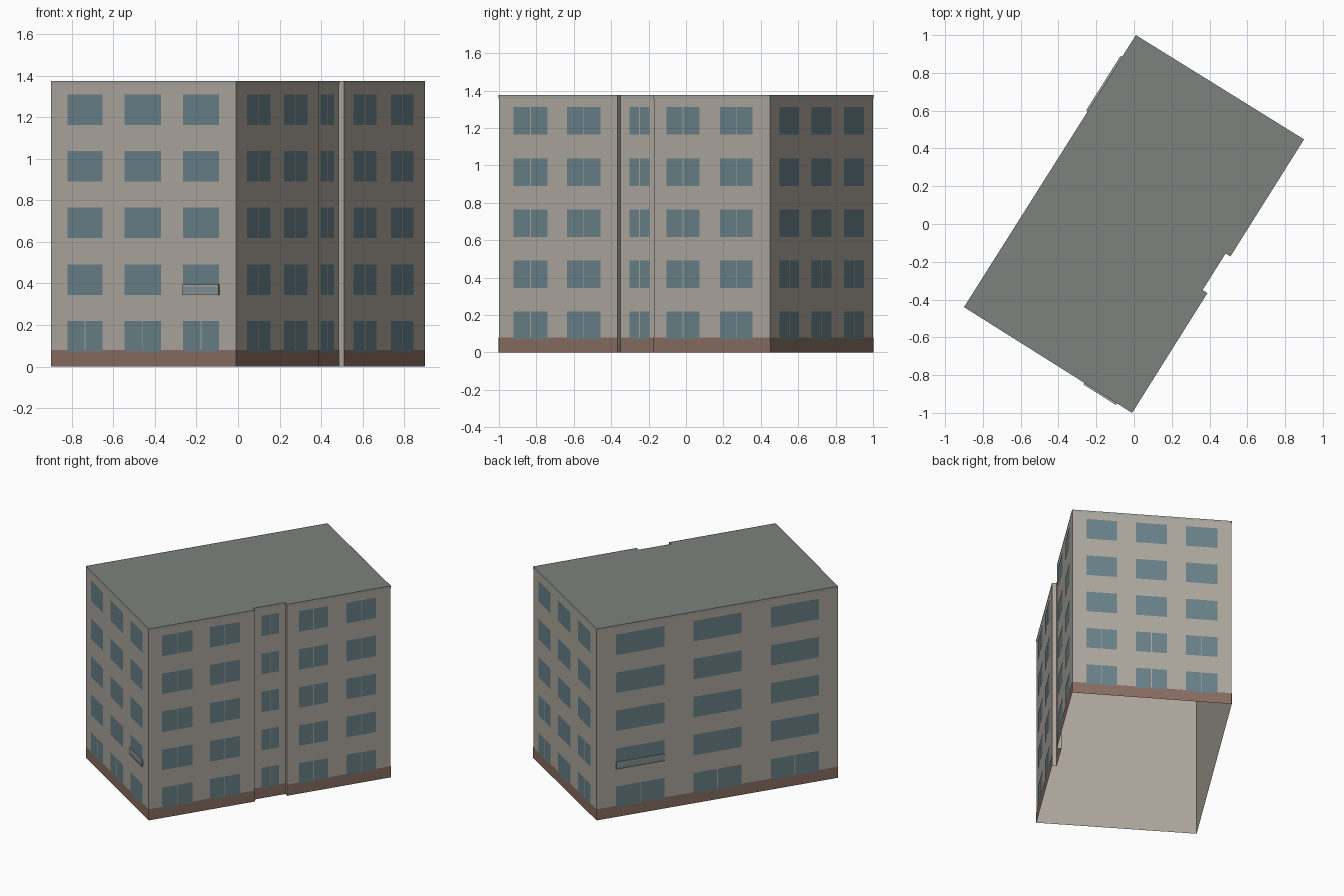
import bpy
from mathutils import Vector

if "Cube" in bpy.data.objects:
    bpy.data.objects.remove(bpy.data.objects["Cube"])

H = 1.375
A, B, C, D = (Vector(p) for p in ((-0.9, -0.44), (-0.01, -1.0), (0.9, 0.448), (0.01, 1.0)))


def mat(name, rgb):
    m = bpy.data.materials.new(name)
    m.diffuse_color = (*rgb, 1)
    m.use_nodes = True
    m.node_tree.nodes["Principled BSDF"].inputs["Base Color"].default_value = m.diffuse_color
    return m


WALL = mat("plaster", (0.42, 0.385, 0.34))
GLASS = mat("glass", (0.14, 0.22, 0.25))
BASE = mat("brown_base", (0.25, 0.155, 0.125))
ROOF = mat("roof_grey", (0.2, 0.225, 0.21))
TRIM = mat("trim_grey", (0.36, 0.36, 0.34))
PANEL = mat("balcony_panel", (0.22, 0.29, 0.3))


def build(name, quads, material):
    verts = [v for q in quads for v in q]
    faces, n = [], 0
    for q in quads:
        faces.append(range(n, n + len(q)))
        n += len(q)
    me = bpy.data.meshes.new(name)
    me.from_pydata(verts, [], [list(f) for f in faces])
    me.materials.append(material)
    ob = bpy.data.objects.new(name, me)
    bpy.context.collection.objects.link(ob)
    return ob


def normal(p, q):
    d = (q - p).normalized()
    return Vector((d.y, -d.x))


def panel(p, q, t0, t1, z0, z1, off=0.0):
    """Upright quad on wall p-q between fractions t0..t1, moved outwards."""
    n = normal(p, q) * off
    a, b = p.lerp(q, t0) + n, p.lerp(q, t1) + n
    return [(*a, z0), (*b, z0), (*b, z1), (*a, z1)]


# Footprint with the shallow stairwell recess in the B-C side
inward = -normal(B, C) * 0.03
R0, R1 = B.lerp(C, 0.438), B.lerp(C, 0.572)
outline = [A, B, R0, R0 + inward, R1 + inward, R1, C, D]
sides = list(zip(outline, outline[1:] + outline[:1]))

# Open-bottomed wall shell and flat roof
build("walls", [panel(p, q, 0, 1, 0, H) for p, q in sides], WALL)
build("roof", [[(*p, H) for p in outline]], ROOF)

# Brown base and pale top band, on all sides except the recess returns
long_sides = [s for i, s in enumerate(sides) if i not in (2, 4)]
build("base_band", [panel(p, q, 0, 1, 0, 0.08, 0.0015) for p, q in long_sides], BASE)
build("roof_edge_band", [panel(p, q, 0, 1, H - 0.018, H, 0.0015) for p, q in long_sides], TRIM)

# Windows: wall name -> start, end, column spans, number of rows with split panes
GABLE = [(0.09, 0.28), (0.4, 0.595), (0.715, 0.91)]
ROWS = [(0.072 + 0.273 * i, 0.219 + 0.273 * i) for i in range(5)]
walls = {
    "front": (A, B, GABLE, 1),
    "right": (B, C, [(0.055, 0.18), (0.252, 0.376), (0.62, 0.741), (0.817, 0.938)], 5),
    "stairwell": (B + inward, C + inward, [(0.472, 0.545)], 5),
    "rear": (C, D, GABLE, 2),
    "left": (D, A, [(0.08, 0.28), (0.4, 0.6), (0.722, 0.92)], 1),
}
for name, (p, q, cols, split_rows) in walls.items():
    panes = []
    gap = 0.0025 / (q - p).length
    for i, (z0, z1) in enumerate(ROWS):
        for t0, t1 in cols:
            if i < split_rows:
                m = (t0 + t1) / 2
                panes.append(panel(p, q, t0, m - gap, z0, z1, 0.003))
                panes.append(panel(p, q, m + gap, t1, z0, z1, 0.003))
            else:
                panes.append(panel(p, q, t0, t1, z0, z1, 0.003))
    build(name + "_windows", panes, GLASS)


def box(name, p, q, t0, t1, z0, z1, depth, material):
    f, b = panel(p, q, t0, t1, z0, z1, depth), panel(p, q, t0, t1, z0, z1)
    quads = [f] + [[b[i], b[(i + 1) % 4], f[(i + 1) % 4], f[i]] for i in range(4)]
    build(name, quads, material)


# Shallow balconies under one first-floor window on two sides
for name, p, q, (t0, t1) in (("front", A, B, GABLE[2]), ("left", D, A, (0.08, 0.28))):
    box(name + "_balcony_panel", p, q, t0, t1, 0.352, 0.386, 0.008, PANEL)
    box(name + "_balcony_rail", p, q, t0, t1, 0.386, 0.395, 0.01, TRIM)
    box(name + "_balcony_slab", p, q, t0, t1, 0.345, 0.352, 0.01, TRIM)
